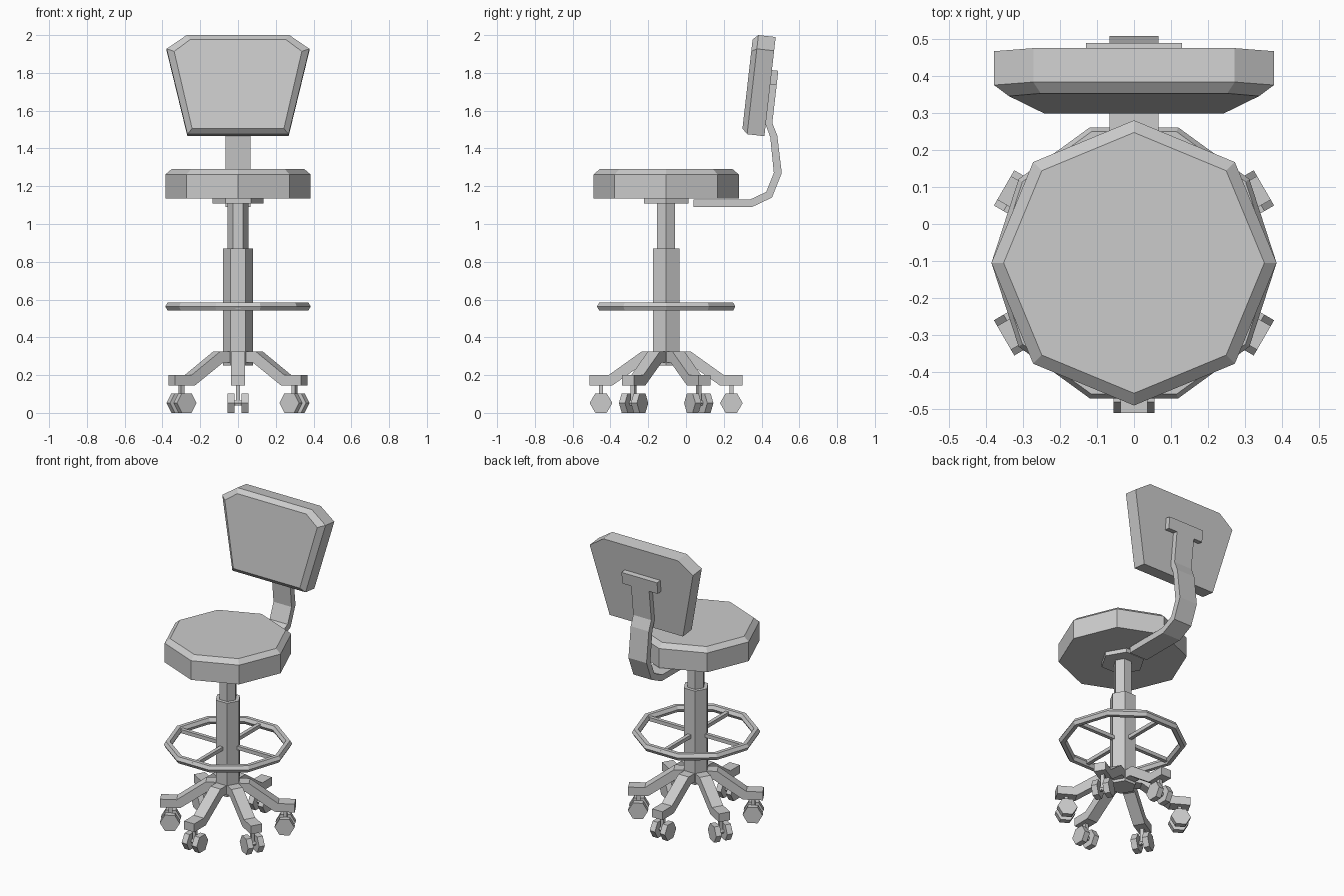
import bpy, bmesh
from math import sin, cos, pi, radians
from mathutils import Matrix, Vector

cube = bpy.data.objects.get("Cube")
if cube:
    bpy.data.objects.remove(cube, do_unlink=True)

GREY = (0.6, 0.6, 0.6, 1)
mat = bpy.data.materials.new("plain_grey")
mat.use_nodes = True
mat.diffuse_color = GREY
mat.node_tree.nodes["Principled BSDF"].inputs["Base Color"].default_value = GREY

# The column axis sits forward of the model centre
AXIS = Matrix.Translation((0, -0.105, 0))


def loft(name, loops, matrix=Matrix()):
    """Skin a stack of equal-length loops and cap both ends."""
    bm = bmesh.new()
    rings = [[bm.verts.new(matrix @ Vector(p)) for p in loop] for loop in loops]
    n = len(rings[0])
    for a, b in zip(rings, rings[1:]):
        for i in range(n):
            j = (i + 1) % n
            bm.faces.new((a[i], a[j], b[j], b[i]))
    bm.faces.new(rings[0])
    bm.faces.new(rings[-1])
    bmesh.ops.recalc_face_normals(bm, faces=bm.faces)
    mesh = bpy.data.meshes.new(name)
    bm.to_mesh(mesh)
    bm.free()
    mesh.materials.append(mat)
    obj = bpy.data.objects.new(name, mesh)
    bpy.context.collection.objects.link(obj)
    return obj


def polygon(sides, r):
    return [(r * cos(2 * pi * i / sides), r * sin(2 * pi * i / sides)) for i in range(sides)]


def turned(name, sides, steps, matrix=AXIS):
    """Faceted upright solid from (radius, height) steps."""
    return loft(name, [[(x, y, z) for x, y in polygon(sides, r)] for r, z in steps], matrix)


def slab_y(name, profile, y0, y1, matrix):
    """Extrude an x-z profile along y."""
    return loft(name, [[(x, y, z) for x, z in profile] for y in (y0, y1)], matrix)


def slab_x(name, profile, half, matrix=Matrix()):
    """Extrude a y-z profile along x, symmetric about the middle."""
    return loft(name, [[(x, y, z) for y, z in profile] for x in (-half, half)], matrix)


def rect(a0, a1, b0, b1):
    return [(a0, b0), (a1, b0), (a1, b1), (a0, b1)]


# Seat, mounting plate and column
turned("seat_cushion", 8, [(0.385, 1.135), (0.385, 1.262), (0.352, 1.29)])
turned("seat_plate", 6, [(0.135, 1.108), (0.135, 1.136)])
turned("upper_column", 6, [(0.055, 0.86), (0.055, 1.11)])
turned("lower_column", 6, [(0.08, 0.25), (0.08, 0.87)])

# Foot ring with four spokes
bpy.ops.mesh.primitive_torus_add(major_segments=10, minor_segments=6, major_radius=0.36,
                                 minor_radius=0.025, location=(0, -0.105, 0.563))
ring = bpy.context.object
ring.name = "foot_ring"
ring.data.materials.append(mat)
bpy.ops.object.shade_flat()
for i in range(4):
    slab_y(f"ring_spoke_{i + 1}", rect(0.05, 0.36, 0.551, 0.575), -0.012, 0.012,
           AXIS @ Matrix.Rotation(i * pi / 2, 4, 'Z'))

# Six legs, each with a twin-wheel caster
LEG = [(0.03, 0.325), (0.13, 0.325), (0.305, 0.2), (0.405, 0.2),
       (0.405, 0.145), (0.285, 0.145), (0.11, 0.268), (0.03, 0.268)]
for i in range(6):
    turn = AXIS @ Matrix.Rotation(radians(30 + 60 * i), 4, 'Z')
    slab_y(f"leg_{i + 1}", LEG, -0.037, 0.037, turn)
    hub = turn @ Matrix.Translation((0.345, 0, 0.052))
    slab_y(f"caster_stem_{i + 1}", rect(-0.011, 0.011, -0.012, 0.1), -0.011, 0.011, hub)
    slab_y(f"caster_axle_{i + 1}", polygon(6, 0.016), -0.03, 0.03, hub)
    for side, s in (("a", 1), ("b", -1)):
        slab_y(f"caster_wheel_{i + 1}{side}", polygon(6, 0.06), s * 0.018, s * 0.055, hub)

# Bent flat arm joining the seat to the backrest
ARM_OUTER = [(0.04, 1.09), (0.35, 1.09), (0.455, 1.14), (0.507, 1.27),
             (0.483, 1.47), (0.457, 1.535), (0.484, 1.77)]
ARM_INNER = [(0.04, 1.13), (0.34, 1.13), (0.425, 1.17), (0.465, 1.27),
             (0.446, 1.46), (0.42, 1.53), (0.446, 1.77)]
slab_x("back_arm", ARM_OUTER + ARM_INNER[::-1], 0.066)

# Backrest: tapered panel with cut upper corners and a chamfered front, leaning back
lean = Matrix.Translation((0, 0.415, 1.465)) @ Matrix.Rotation(radians(-6.5), 4, 'X')
half = [(0.268, 0), (0.378, 0.455), (0.272, 0.528)]
inner = [(0.243, 0.027), (0.338, 0.438), (0.252, 0.502)]


def mirrored(pts, y):
    return [(x, y, z) for x, z in pts] + [(-x, y, z) for x, z in reversed(pts)]


loft("backrest", [mirrored(half, 0), mirrored(half, -0.092), mirrored(inner, -0.12)], lean)
slab_x("backrest_bracket", rect(-0.005, 0.034, 0.275, 0.352), 0.13, lean)
